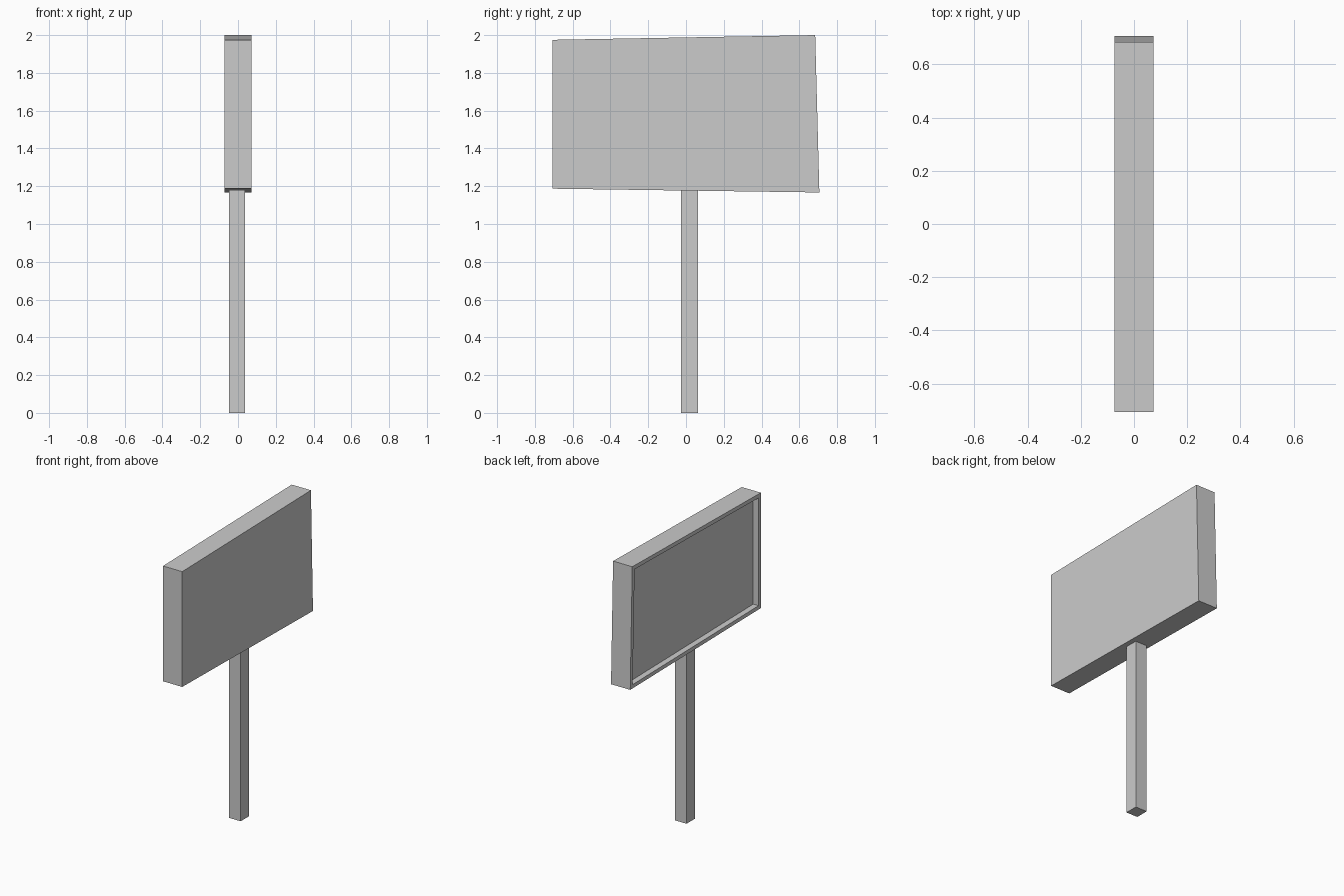
import bpy, bmesh
from mathutils import Vector

if "Cube" in bpy.data.objects:
    bpy.data.objects.remove(bpy.data.objects["Cube"])

# One plain grey for the whole sign
grey = bpy.data.materials.new("plain_grey")
grey.use_nodes = True
colour = (0.6, 0.6, 0.6, 1)
grey.diffuse_color = colour
grey.node_tree.nodes["Principled BSDF"].inputs["Base Color"].default_value = colour


def extrude_profile(bm, points, axis, depth):
    """Fill a flat outline, then extrude it along the axis."""
    face = bm.faces.new([bm.verts.new(p) for p in points])
    out = bmesh.ops.extrude_face_region(bm, geom=[face])["geom"]
    verts = [v for v in out if isinstance(v, bmesh.types.BMVert)]
    bmesh.ops.translate(bm, verts=verts, vec=Vector(axis) * depth)
    bmesh.ops.recalc_face_normals(bm, faces=bm.faces)


def finish(name, bm):
    mesh = bpy.data.meshes.new(name)
    bm.to_mesh(mesh)
    bm.free()
    mesh.materials.append(grey)
    obj = bpy.data.objects.new(name, mesh)
    bpy.context.collection.objects.link(obj)


# Board: slightly crooked slab with a shallow recessed panel on one face
half = 0.0725
outline = [(-0.706, 1.187), (0.706, 1.167), (0.684, 2.0), (-0.706, 1.975)]
bm = bmesh.new()
extrude_profile(bm, [(-half, y, z) for y, z in outline], (1, 0, 0), 2 * half)
panel = min(bm.faces, key=lambda f: f.calc_center_median().x)
bmesh.ops.inset_region(bm, faces=[panel], thickness=0.037)
bm.normal_update()
wall = bmesh.ops.extrude_face_region(bm, geom=[panel])["geom"]
bmesh.ops.translate(bm, vec=(0.04, 0, 0),
                    verts=[v for v in wall if isinstance(v, bmesh.types.BMVert)])
if panel.is_valid:
    bmesh.ops.delete(bm, geom=[panel], context="FACES_ONLY")
bmesh.ops.recalc_face_normals(bm, faces=bm.faces)
finish("sign_board", bm)

# Post: square, set a little off centre, ending at the board's underside
x0, x1, y0, y1 = -0.048, 0.038, -0.026, 0.063
bm = bmesh.new()
extrude_profile(bm, [(x0, y0, 0), (x1, y0, 0), (x1, y1, 0), (x0, y1, 0)],
                (0, 0, 1), 1.18)
finish("sign_post", bm)
